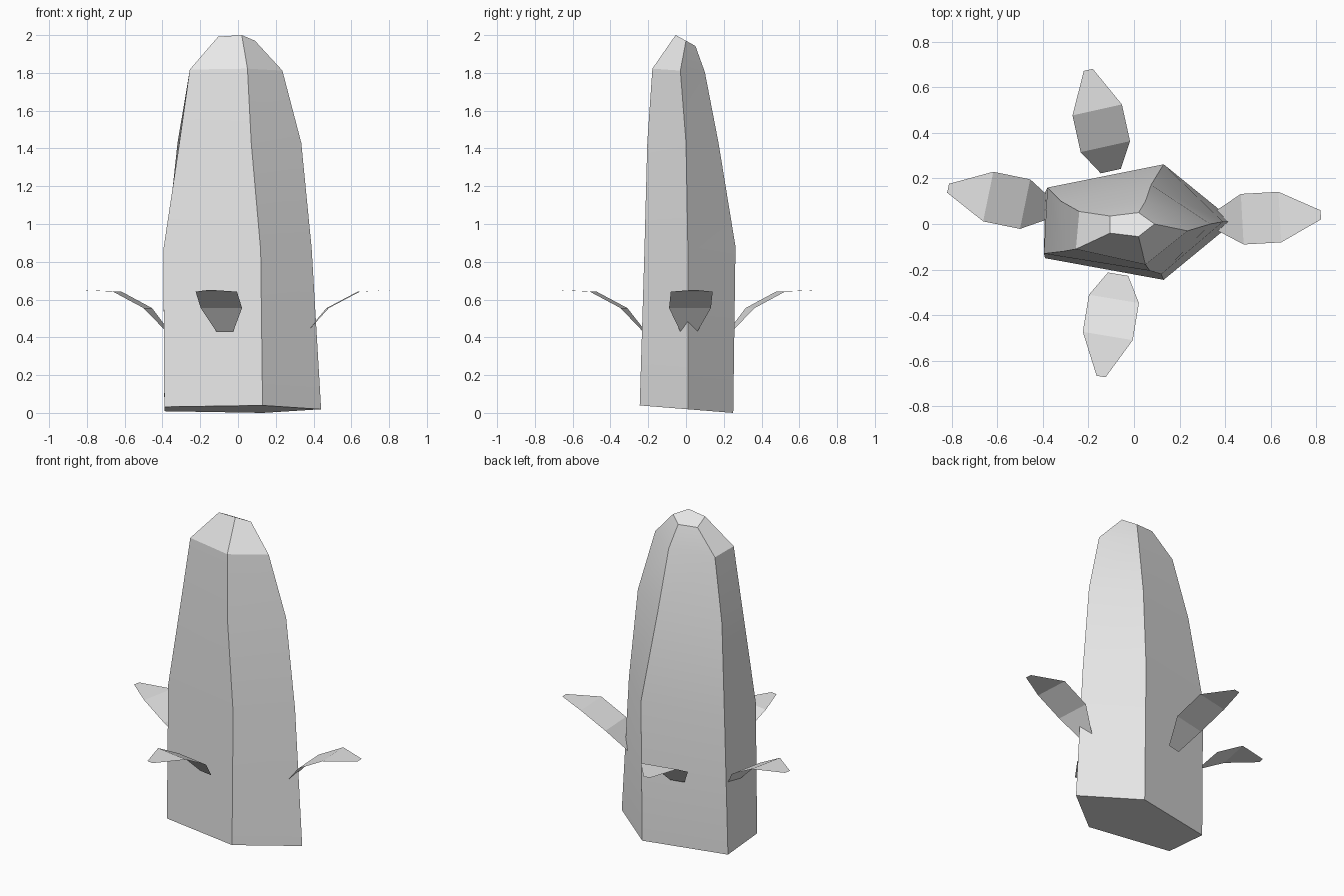
import bpy
import math
from mathutils import Vector

cube = bpy.data.objects.get("Cube")
if cube:
    bpy.data.objects.remove(cube, do_unlink=True)

# One pale grey for everything
grey = bpy.data.materials.new("pale_grey")
grey.use_nodes = True
colour = (0.8, 0.8, 0.8, 1)
grey.diffuse_color = colour
grey.node_tree.nodes["Principled BSDF"].inputs["Base Color"].default_value = colour


def add_mesh(name, verts, faces, smooth=False):
    mesh = bpy.data.meshes.new(name)
    mesh.from_pydata(verts, [], faces)
    mesh.materials.append(grey)
    obj = bpy.data.objects.new(name, mesh)
    bpy.context.collection.objects.link(obj)
    if smooth:
        bpy.ops.object.select_all(action='DESELECT')
        obj.select_set(True)
        bpy.context.view_layer.objects.active = obj
        bpy.ops.object.shade_smooth_by_angle(angle=math.radians(25))
    return obj


# Trunk: five-sided rings; each has a height, a slope along y, and its corners
rings = [
    (0.02, -0.08, [(-.39, .14), (-.39, -.15), (.13, -.245), (.44, .01), (.13, .25)]),
    (0.87, 0.04, [(-.38, .16), (-.395, -.13), (.12, -.22), (.39, .01), (.13, .262)]),
    (1.43, 0.0, [(-.32, .10), (-.31, -.12), (.07, -.205), (.335, 0), (.075, .172)]),
    (1.81, -0.07, [(-.24, .055), (-.255, -.11), (.05, -.178), (.235, -.03), (.05, .1)]),
    (1.97, -0.55, [(-.105, .035), (-.105, -.04), (.02, -.055), (.09, 0), (.02, .05)]),
]
verts = [(x, y, z + slope * y) for z, slope, ring in rings for x, y in ring]
n = 5
faces = [tuple(reversed(range(n))), tuple(range(len(verts) - n, len(verts)))]
for r in range(len(rings) - 1):
    for i in range(n):
        j = (i + 1) % n
        faces.append((r * n + i, r * n + j, r * n + n + j, r * n + n + i))
add_mesh("trunk", verts, faces, smooth=True)

# Leaves: thin curved sheets given as distance, half width, height
leaf_profile = [(0, .045, .43), (.11, .111, .555), (.275, .111, .642), (.455, .02, .65)]


def add_leaf(name, root, tip):
    root, tip = Vector(root), Vector(tip)
    along = (tip - root).normalized()
    across = Vector((-along.y, along.x))
    pts = []
    for d, w, z in leaf_profile:
        for side in (-w, w):
            p = root + along * d + across * side
            pts.append((p.x, p.y, z))
    add_mesh(name, pts, [(i, i + 2, i + 3, i + 1) for i in (0, 2, 4)])


add_leaf("front_leaf", (-.07, -.22), (-.145, -.672))
add_leaf("back_leaf", (-.102, .232), (-.202, .683))
add_leaf("left_leaf", (.365, .015), (.815, .04))
add_leaf("right_leaf", (-.37, .065), (-.817, .157))
